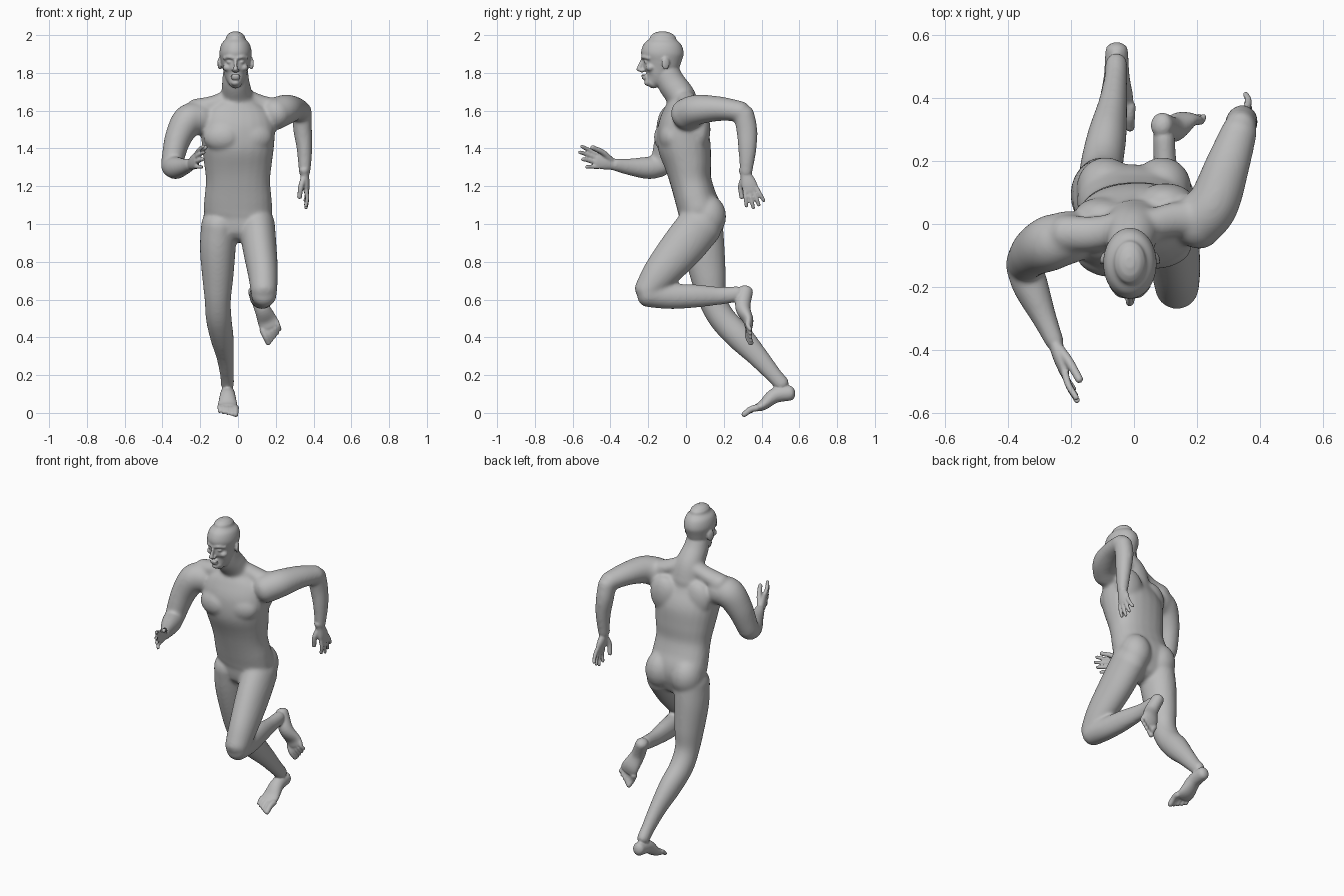
import bpy
import bmesh
import math
from mathutils import Vector, Matrix

default_cube = bpy.data.objects.get("Cube")
if default_cube:
    bpy.data.objects.remove(default_cube, do_unlink=True)

X_AXIS, Y_AXIS, Z_AXIS = Matrix.Identity(3)


def smooth_sections(sections, steps):
    """Catmull-Rom interpolation of (x, y, z, side radius, depth radius)."""
    keys = [Vector(section) for section in sections]
    keys = [keys[0] * 2 - keys[1]] + keys + [keys[-1] * 2 - keys[-2]]
    result = []
    for before, start, end, after in zip(keys, keys[1:], keys[2:], keys[3:]):
        for step in range(steps):
            t = step / steps
            result.append((start * 2 + (end - before) * t
                           + (before * 2 - start * 5 + end * 4 - after) * t ** 2
                           + (start * 3 - before - end * 3 + after) * t ** 3) / 2)
    return result + [keys[-2]]


def tube(bm, sections, side=X_AXIS, end_side=None, steps=6, segments=24, squareness=1.0):
    """Loft ellipses along a smooth path and close it with rounded ends."""
    path = smooth_sections(sections, steps)
    end_side = end_side or side
    rings = []

    def add_ring(centre, u, v, a, b):
        ring = []
        for k in range(segments):
            angle = math.tau * k / segments
            c, s = math.cos(angle), math.sin(angle)
            c = math.copysign(abs(c) ** squareness, c)
            s = math.copysign(abs(s) ** squareness, s)
            ring.append(bm.verts.new(centre + u * (a * c) + v * (b * s)))
        rings.append(ring)

    last = len(path) - 1
    cap_angles = [math.radians(d) for d in (75, 50, 25)]
    for i, section in enumerate(path):
        centre = section.xyz
        a, b = section[3], section[4]
        tangent = (path[min(i + 1, last)].xyz - path[max(i - 1, 0)].xyz).normalized()
        u = side.lerp(end_side, i / last)
        u = (u - tangent * u.dot(tangent)).normalized()
        v = tangent.cross(u)
        bulge = tangent * min(a, b) * 0.8
        if i == 0:
            for angle in cap_angles:
                shrink = math.cos(angle)
                add_ring(centre - bulge * math.sin(angle), u, v, a * shrink, b * shrink)
        add_ring(centre, u, v, a, b)
        if i == last:
            for angle in reversed(cap_angles):
                shrink = math.cos(angle)
                add_ring(centre + bulge * math.sin(angle), u, v, a * shrink, b * shrink)
    for low, high in zip(rings, rings[1:]):
        for k in range(segments):
            n = (k + 1) % segments
            bm.faces.new((low[k], low[n], high[n], high[k]))
    bm.faces.new(rings[0][::-1])
    bm.faces.new(rings[-1])


def mass(bm, centre, size, turn=0.0):
    """Ellipsoid muscle or feature, turned about the vertical."""
    matrix = (Matrix.Translation(centre) @ Matrix.Rotation(turn, 4, "Z")
              @ Matrix.Diagonal((*size, 1)))
    bmesh.ops.create_uvsphere(bm, u_segments=24, v_segments=16, radius=1, matrix=matrix)


def digit(bm, points, radius, side):
    """Finger or toe, tapering a little to the tip."""
    sections = [(*p, radius * (1 - 0.1 * i), radius * (1 - 0.1 * i)) for i, p in enumerate(points)]
    tube(bm, sections, side, steps=4, segments=12)


def hand(bm, wrist, knuckles, toward_index, palm):
    wrist, knuckles = Vector(wrist), Vector(knuckles)
    forward = (knuckles - wrist).normalized()
    middle = wrist.lerp(knuckles, 0.55)
    tube(bm, [(*(wrist - forward * 0.03), 0.031, 0.027), (*wrist, 0.03, 0.023),
              (*middle, 0.041, 0.021), (*knuckles, 0.042, 0.015)], toward_index)
    for i, length in enumerate((0.085, 0.1, 0.09, 0.07)):
        spread = toward_index * (1.5 - i)
        root = knuckles + spread * 0.022 - forward * (0.005 * i)
        bend = root + forward * length * 0.5 + spread * 0.006
        tip = root + forward * length + spread * 0.012 + palm * 0.012
        digit(bm, (root, bend, tip), 0.0125, toward_index)
    base = wrist + forward * 0.02 + toward_index * 0.02 + palm * 0.008
    joint = base + forward * 0.045 + toward_index * 0.028 + palm * 0.018
    tip = joint + forward * 0.06 + toward_index * 0.012 + palm * 0.014
    digit(bm, (base, joint, tip), 0.0165, palm)


def foot(bm, heel, ball, toward_big_toe, up):
    heel, ball = Vector(heel), Vector(ball)
    forward = (ball - heel).normalized()
    instep = heel.lerp(ball, 0.45) + up * 0.022
    tube(bm, [(*heel, 0.036, 0.04), (*instep, 0.041, 0.04),
              (*heel.lerp(ball, 0.8), 0.052, 0.028), (*ball, 0.055, 0.02)], toward_big_toe)
    for i, length in enumerate((0.075, 0.073, 0.066, 0.058, 0.048)):
        root = ball + toward_big_toe * (0.042 - 0.021 * i) - forward * (0.004 * i)
        bend = root + forward * length * 0.5 + up * 0.006
        tip = root + forward * length - up * 0.006
        digit(bm, (root, bend, tip), 0.019 if i == 0 else 0.0135, toward_big_toe)


def finish(name, bm, voxel, repeats):
    """Fuse the overlapping forms into one smooth skin."""
    bmesh.ops.recalc_face_normals(bm, faces=bm.faces)
    mesh = bpy.data.meshes.new(name)
    bm.to_mesh(mesh)
    bm.free()
    obj = bpy.data.objects.new(name, mesh)
    bpy.context.scene.collection.objects.link(obj)
    fuse = obj.modifiers.new("fuse", "REMESH")
    fuse.mode, fuse.voxel_size, fuse.use_smooth_shade = "VOXEL", voxel, True
    soften = obj.modifiers.new("soften", "SMOOTH")
    soften.factor, soften.iterations = 0.5, repeats
    bpy.context.view_layer.update()
    evaluated = obj.evaluated_get(bpy.context.evaluated_depsgraph_get())
    skin = bpy.data.meshes.new_from_object(evaluated)
    obj.modifiers.clear()
    obj.data = skin
    bpy.data.meshes.remove(mesh)
    return obj


# Torso, pelvis turned one way and shoulders the other
form = bmesh.new()
tube(form, [(0, .07, .98, .15, .1), (0, .075, 1.06, .18, .115), (0, .05, 1.14, .178, .11),
            (0, .025, 1.23, .17, .11), (0, .01, 1.32, .18, .125), (0, -.01, 1.42, .192, .14),
            (0, -.025, 1.51, .195, .125), (0, -.025, 1.59, .17, .095),
            (0, -.02, 1.64, .11, .07)],
     Vector((1, -.12, 0)), Vector((1, .2, 0)), squareness=0.88)
# Neck
tube(form, [(0, .0, 1.58, .1, .08), (-.005, -.025, 1.67, .085, .078),
            (-.012, -.08, 1.75, .073, .075), (-.013, -.11, 1.82, .065, .07)])
for sign, shift in ((-1, -.03), (1, .015)):
    # Chest, shoulder slope, shoulder blade, buttock
    mass(form, (sign * .09, -.095 + shift * .6, 1.46), (.095, .055, .075), sign * .2)
    tube(form, [(sign * .03, -.01, 1.67, .05, .05), (sign * .13, shift, 1.635, .055, .045),
                (sign * .22, shift, 1.605, .06, .06)], Y_AXIS)
    mass(form, (sign * .1, .06 + shift, 1.5), (.09, .055, .11))
    mass(form, (sign * .09, .115, 1.04), (.093, .098, .115))

# Right arm, bent forward
tube(form, [(-.2, -.04, 1.56, .085, .085), (-.265, -.06, 1.545, .085, .09),
            (-.315, -.085, 1.46, .072, .08), (-.34, -.11, 1.37, .062, .07),
            (-.35, -.125, 1.315, .058, .062)])
tube(form, [(-.352, -.13, 1.305, .058, .055), (-.328, -.2, 1.297, .057, .06),
            (-.285, -.3, 1.303, .04, .045), (-.25, -.38, 1.315, .03, .034)])
# Left arm, swung back
tube(form, [(.19, .0, 1.58, .085, .09), (.25, .06, 1.605, .08, .083),
            (.295, .18, 1.61, .065, .072), (.335, .295, 1.595, .054, .058)], Z_AXIS)
tube(form, [(.338, .305, 1.585, .052, .056), (.342, .322, 1.5, .05, .056),
            (.352, .325, 1.4, .042, .049), (.353, .318, 1.27, .031, .033)])

# Right leg, pushing off
tube(form, [(-.1, .08, 1.0, .095, .115), (-.107, .095, .87, .095, .11),
            (-.107, .118, .72, .083, .094), (-.107, .14, .6, .07, .075),
            (-.102, .192, .5, .068, .072), (-.085, .285, .4, .062, .072),
            (-.068, .378, .3, .047, .057), (-.058, .465, .2, .037, .044),
            (-.056, .51, .15, .036, .042)])
# Left leg, knee forward and shin folded back
tube(form, [(.1, .08, 1.0, .095, .12), (.115, -.025, .87, .09, .115),
            (.132, -.135, .74, .08, .095), (.137, -.205, .645, .07, .073)])
tube(form, [(.138, -.205, .63, .068, .07), (.128, -.08, .617, .06, .068),
            (.112, .05, .619, .052, .062), (.1, .18, .62, .038, .048),
            (.095, .28, .63, .036, .042)])
muscles = finish("muscles", form, .009, 12)

# Finer parts join the softened body
detail = bmesh.new()
detail.from_mesh(muscles.data)
bpy.data.objects.remove(muscles)

# Head: jaw to crown
MID = -.013
tube(detail, [(MID, -.18, 1.75, .035, .038), (MID, -.155, 1.78, .054, .075),
              (MID, -.138, 1.82, .066, .092), (MID, -.128, 1.86, .077, .1),
              (MID, -.125, 1.905, .085, .113), (MID, -.123, 1.95, .076, .1),
              (MID, -.122, 1.978, .053, .072)], steps=8, segments=40)
# Nose, lips and chin
tube(detail, [(MID, -.228, 1.872, .008, .009), (MID, -.242, 1.84, .009, .012),
              (MID, -.25, 1.818, .014, .013)], segments=16)
mass(detail, (MID, -.232, 1.812), (.021, .014, .01))
for height, depth in ((1.785, -.224), (1.772, -.22)):
    mass(detail, (MID, depth, height), (.026, .014, .0075))
mass(detail, (MID, -.202, 1.748), (.024, .02, .017))
for sign in (-1, 1):
    # Brow, eye, cheekbone and ear
    tube(detail, [(MID + sign * .008, -.228, 1.879, .011, .01),
                  (MID + sign * .034, -.222, 1.884, .011, .01),
                  (MID + sign * .058, -.195, 1.878, .011, .01)], Y_AXIS, segments=12)
    mass(detail, (MID + sign * .031, -.208, 1.858), (.016, .014, .01))
    mass(detail, (MID + sign * .043, -.188, 1.828), (.024, .024, .02), sign * .5)
    mass(detail, (MID + sign * .084, -.108, 1.85), (.01, .023, .034), sign * .35)

hand(detail, (-.25, -.38, 1.315), (-.22, -.475, 1.34), Z_AXIS, X_AXIS)
hand(detail, (.353, .318, 1.26), (.362, .345, 1.175), -Y_AXIS, -X_AXIS)
foot(detail, (-.055, .55, .105), (-.055, .375, .027), X_AXIS, Z_AXIS)
foot(detail, (.088, .315, .645), (.17, .332, .455), Vector((-.92, 0, -.39)), -Y_AXIS)

body = finish("body", detail, .0058, 3)
skin = bpy.data.materials.new("plain grey")
skin.use_nodes = True
colour = (.5, .5, .5, 1)
skin.diffuse_color = colour
skin.node_tree.nodes["Principled BSDF"].inputs["Base Color"].default_value = colour
body.data.materials.clear()
body.data.materials.append(skin)
